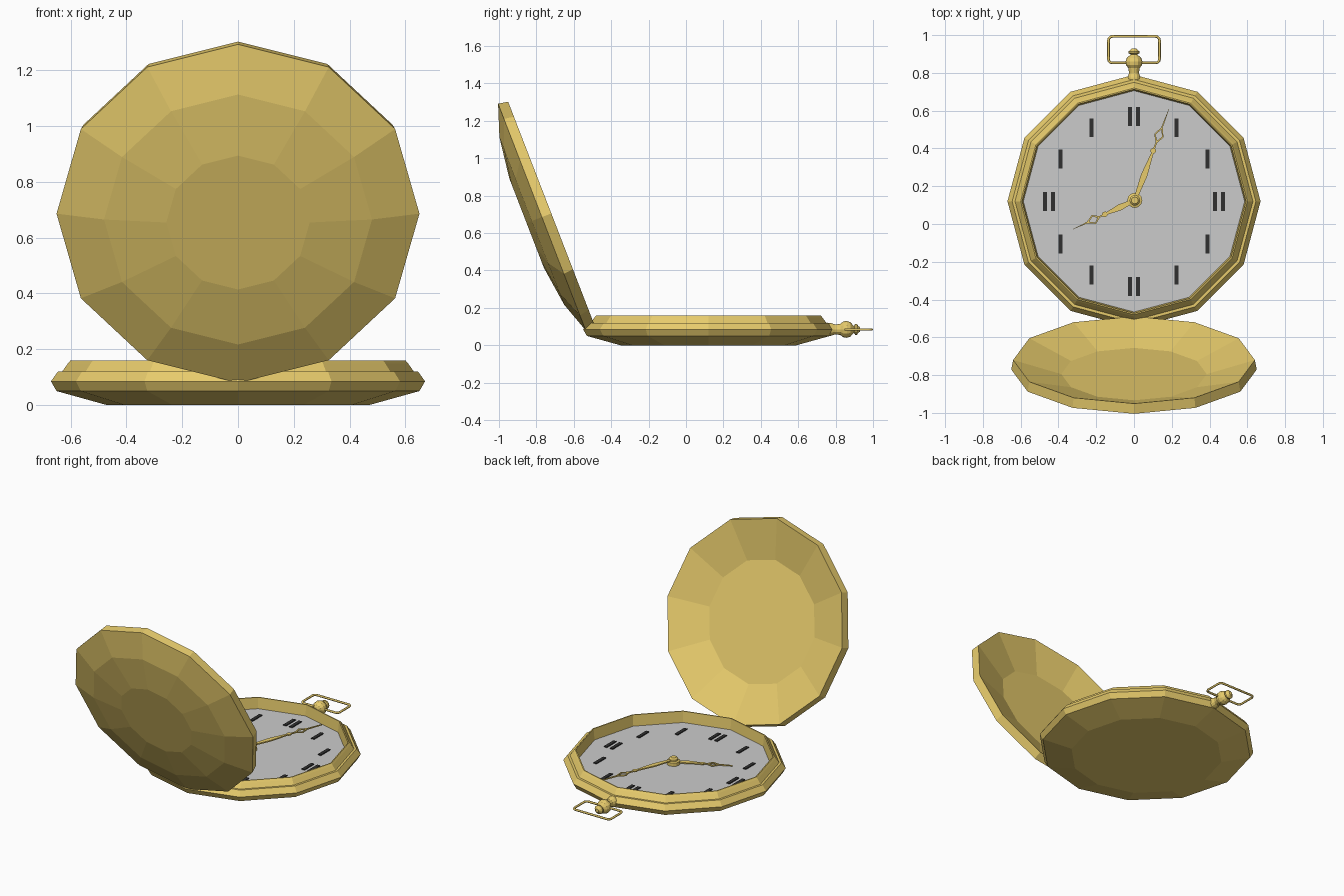
import bpy, bmesh, math
from mathutils import Matrix, Vector

if "Cube" in bpy.data.objects:
    bpy.data.objects.remove(bpy.data.objects["Cube"])

SIDES = 12
CY = 0.12          # centre of the case along y
DIAL_Z = 0.088


def material(name, rgb):
    m = bpy.data.materials.new(name)
    m.diffuse_color = (*rgb, 1)
    m.use_nodes = True
    m.node_tree.nodes["Principled BSDF"].inputs["Base Color"].default_value = m.diffuse_color
    return m


gold = material("gold", (0.8, 0.6, 0.15))
dark = material("dark_enamel", (0.03, 0.03, 0.03))


def finish(name, bm, mat=None, matrix=Matrix()):
    bmesh.ops.recalc_face_normals(bm, faces=bm.faces)
    me = bpy.data.meshes.new(name)
    bm.to_mesh(me)
    bm.free()
    ob = bpy.data.objects.new(name, me)
    bpy.context.collection.objects.link(ob)
    ob.matrix_world = matrix
    if mat:
        me.materials.append(mat)
    return ob


def lathe(name, profile, mat=None, matrix=Matrix(), sides=SIDES):
    """Turn (radius, height) points about z and cap both ends."""
    bm = bmesh.new()
    rings = [[bm.verts.new((r * math.cos(2 * math.pi * i / sides),
                            r * math.sin(2 * math.pi * i / sides), z))
              for i in range(sides)] for r, z in profile]
    for a, b in zip(rings, rings[1:]):
        for i in range(sides):
            j = (i + 1) % sides
            bm.faces.new((a[i], a[j], b[j], b[i]))
    bm.faces.new(rings[0])
    bm.faces.new(rings[-1])
    return finish(name, bm, mat, matrix)


def prism(bm, pts, z0, z1):
    """Extrude a flat outline between two heights."""
    face = bm.faces.new([bm.verts.new((x, y, z0)) for x, y in pts])
    ext = bmesh.ops.extrude_face_region(bm, geom=[face])
    top = [v for v in ext["geom"] if isinstance(v, bmesh.types.BMVert)]
    bmesh.ops.translate(bm, vec=(0, 0, z1 - z0), verts=top)


# Case with stepped bezel and recessed floor
centre = Matrix.Translation((0, CY, 0))
lathe("case", [(0.47, 0), (0.65, 0.05), (0.67, 0.085), (0.645, 0.12),
               (0.63, 0.12), (0.61, 0.148), (0.60, 0.16), (0.593, 0.16),
               (0.585, 0.08)], gold, centre)

# Grey dial
lathe("dial", [(0.588, 0.08), (0.588, DIAL_Z)], None, centre)

# Open lid: faceted dome outside, shallow dish inside
tilt = math.atan2(1.19, -0.46)
along = Vector((0, math.cos(tilt), math.sin(tilt)))
out = Vector((0, -math.sin(tilt), math.cos(tilt)))
lid_m = Matrix((Vector((1, 0, 0)), along, out)).transposed().to_4x4()
lid_m.translation = (0, -0.72, 0.705)
lathe("lid", [(0.385, 0.08), (0.64, 0), (0.65, 0.054),
              (0.48, 0.112), (0.257, 0.142)], gold, lid_m)

# Plain upright hour marks, doubled at the quarters
bm = bmesh.new()
for h in range(12):
    a = math.radians(30 * h)
    x, y = 0.45 * math.sin(a), 0.45 * math.cos(a)
    for dx in ((-0.022, 0.022) if h % 3 == 0 else (0,)):
        w = 0.011
        prism(bm, [(x + dx - w, y - 0.05), (x + dx + w, y - 0.05),
                   (x + dx + w, y + 0.05), (x + dx - w, y + 0.05)],
              DIAL_Z - 0.002, DIAL_Z + 0.006)
finish("hour_marks", bm, dark, centre)


def hand(name, node, d0, d1, tip, width, z, angle):
    """Tapered blade, round node, open diamond and needle tip along +x."""
    bm = bmesh.new()
    t = 0.008
    blade = [(0, 0.008), (node * 0.5, 0.017), (node, 0.005)]
    prism(bm, blade + [(x, -y) for x, y in reversed(blade)], 0, t)
    prism(bm, [(node + 0.015 * math.cos(k * math.pi / 4),
                0.015 * math.sin(k * math.pi / 4)) for k in range(8)], 0, t)
    prism(bm, [(node, -0.005), (d0 + 0.01, -0.004),
               (d0 + 0.01, 0.004), (node, 0.005)], 0, t)
    mid = d0 + 0.45 * (d1 - d0)
    for s in (-1, 1):
        prism(bm, [(d0, 0), (mid, s * width), (d1, 0), (d1 - 0.018, 0),
                   (mid, s * (width - 0.008)), (d0 + 0.018, 0)], 0, t)
    prism(bm, [(d1 - 0.01, -0.004), (tip, -0.001),
               (tip, 0.001), (d1 - 0.01, 0.004)], 0, t)
    m = Matrix.Translation((0.004, CY + 0.005, z)) @ Matrix.Rotation(math.radians(angle), 4, 'Z')
    finish(name, bm, gold, m)


# Hands and centre cap
hand("hour_hand", 0.175, 0.2, 0.285, 0.36, 0.026, DIAL_Z + 0.012, 205)
hand("minute_hand", 0.28, 0.32, 0.42, 0.52, 0.026, DIAL_Z + 0.024, 69.5)
lathe("hand_cap", [(0.04, -0.002), (0.04, 0.022), (0.028, 0.026), (0.028, 0.036),
                   (0.018, 0.046)], gold,
      Matrix.Translation((0.004, CY + 0.005, DIAL_Z)))

# Winding crown, turned about the y axis
crown_m = Matrix.Translation((0, 0, 0.085)) @ Matrix.Rotation(-math.pi / 2, 4, 'X')
lathe("crown", [(0.036, 0.75), (0.034, 0.775), (0.026, 0.80), (0.03, 0.825),
                (0.043, 0.843), (0.045, 0.86), (0.038, 0.88), (0.022, 0.893),
                (0.018, 0.898), (0.029, 0.904), (0.029, 0.914), (0.018, 0.922),
                (0.012, 0.93)], gold, crown_m)

# Rounded rectangular bow
cu = bpy.data.curves.new("bow", 'CURVE')
cu.dimensions = '3D'
cu.bevel_depth = 0.007
cu.bevel_resolution = 1
pts = []
for k, (sx, sy) in enumerate([(1, 1), (-1, 1), (-1, -1), (1, -1)]):
    for step in range(4):
        a = math.radians(90 * k + 30 * step)
        pts.append((sx * 0.115 + 0.02 * math.cos(a),
                    0.923 + sy * 0.05 + 0.02 * math.sin(a), 0.085))
sp = cu.splines.new('POLY')
sp.points.add(len(pts) - 1)
for p, co in zip(sp.points, pts):
    p.co = (*co, 1)
sp.use_cyclic_u = True
cu.materials.append(gold)
bpy.context.collection.objects.link(bpy.data.objects.new("bow", cu))
